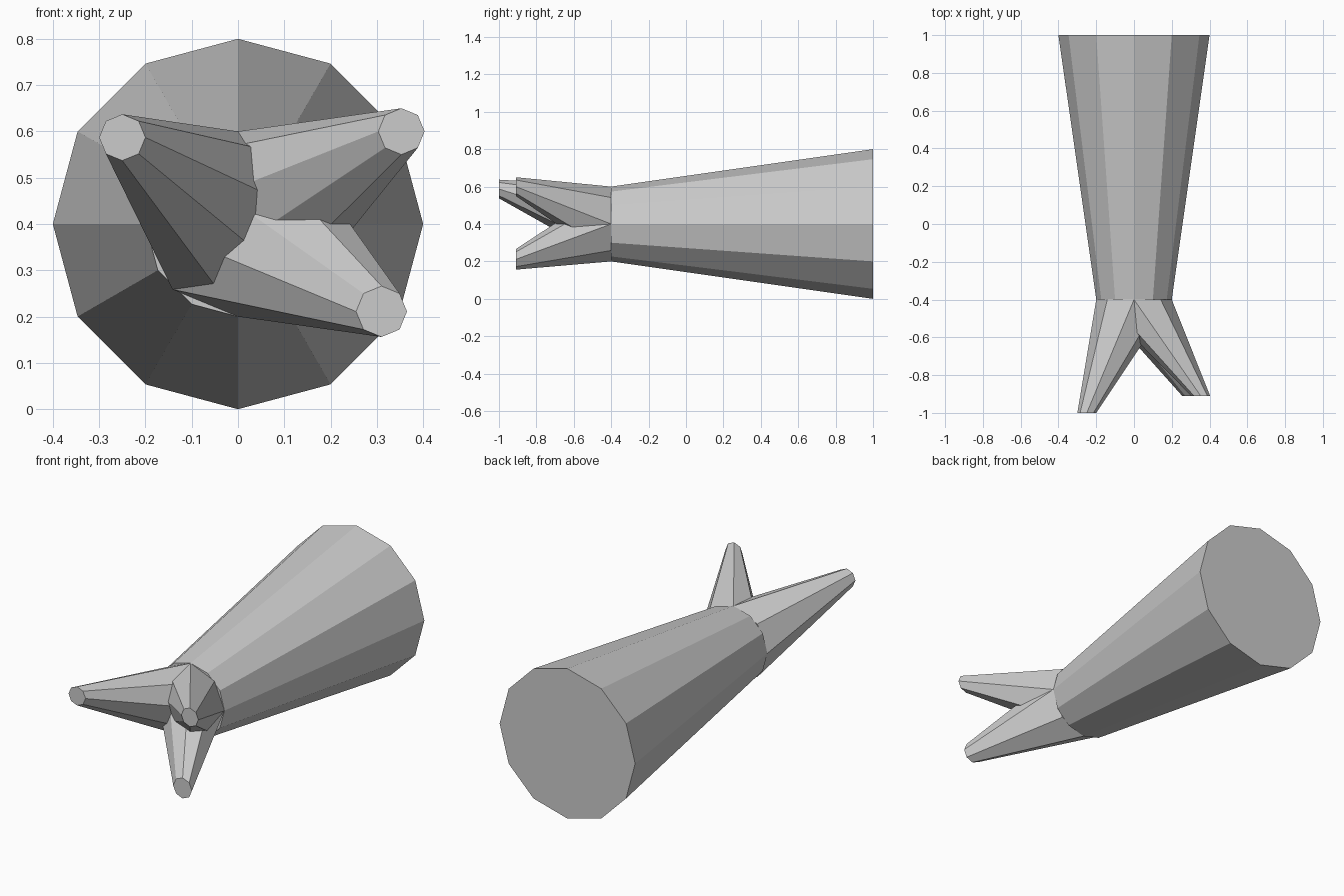
import bpy, bmesh
from math import cos, sin, tau

if "Cube" in bpy.data.objects:
    bpy.data.objects.remove(bpy.data.objects["Cube"])


def tapered_log(name, sides, start, r_start, end, r_end):
    """Frustum whose two end rings both lie square to the y axis."""
    bm = bmesh.new()

    def ring(c, r):
        return [bm.verts.new((c[0] + r * cos(tau * i / sides), c[1],
                              c[2] + r * sin(tau * i / sides)))
                for i in range(sides)]

    a, b = ring(start, r_start), ring(end, r_end)
    for i in range(sides):
        j = (i + 1) % sides
        bm.faces.new((a[i], a[j], b[j], b[i]))
    bm.faces.new(a)
    bm.faces.new(b)
    bmesh.ops.recalc_face_normals(bm, faces=bm.faces)
    mesh = bpy.data.meshes.new(name)
    bm.to_mesh(mesh)
    bm.free()
    obj = bpy.data.objects.new(name, mesh)
    bpy.context.collection.objects.link(obj)
    return obj


# Trunk: twelve sides, narrowing toward the front
fork = (0, -0.4, 0.4)
tapered_log("trunk", 12, (0, 1, 0.4), 0.4, fork, 0.2)

# Branches: eight sides, all splaying from the trunk's narrow end
tips = {
    "left_branch": ((-0.25, -1.0, 0.587), 0.05),
    "upper_right_branch": ((0.353, -0.91, 0.60), 0.05),
    "lower_right_branch": ((0.31, -0.91, 0.211), 0.055),
}
for name, (tip, radius) in tips.items():
    tapered_log(name, 8, fork, 0.2, tip, radius)
